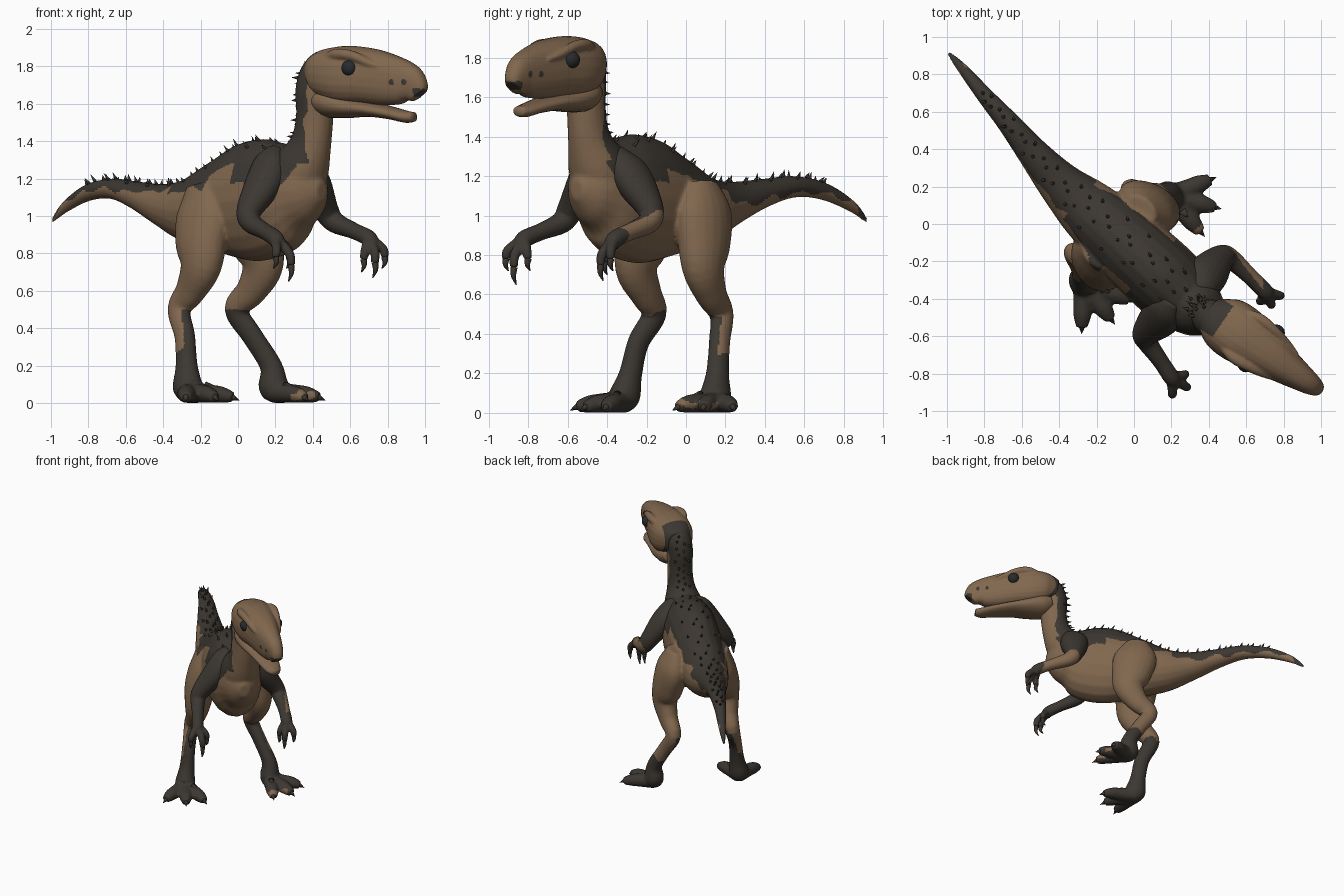
import bpy, bmesh, math, random
from mathutils import Vector

random.seed(4)
cube = bpy.data.objects.get("Cube")
if cube:
    bpy.data.objects.remove(cube)

FORWARD = Vector((0.743, -0.669, 0))
LEFT = Vector((0.669, 0.743, 0))
UP = Vector((0, 0, 1))
BROWN, DARK, EYE = range(3)


def material(name, rgb):
    m = bpy.data.materials.new(name)
    m.use_nodes = True
    m.diffuse_color = (*rgb, 1)
    m.node_tree.nodes["Principled BSDF"].inputs["Base Color"].default_value = (*rgb, 1)
    return m


MATERIALS = [material("brown_hide", (0.22, 0.137, 0.077)),
             material("dark_hide", (0.045, 0.038, 0.031)),
             material("eye_black", (0.022, 0.023, 0.025))]


def resample(points, steps=5):
    """Smooth curve through stations of (x, y, z, half width, half height)."""
    out, last = [], len(points) - 1
    for i in range(last):
        a, b, c, d = (points[max(0, min(last, i + k))] for k in (-1, 0, 1, 2))
        for s in range(steps):
            t = s / steps
            out.append([q + 0.5 * t * (r - p + t * (2*p - 5*q + 4*r - e + t * (3*(q - r) + e - p)))
                        for p, q, r, e in zip(a, b, c, d)])
    return out + [list(points[-1])]


def tube(bm, points, side=None, sides=20, power=1):
    """Loft rings along a curve (power under 1 makes them boxy); returns the ring frames."""
    st = resample(points)
    pos = [Vector(p[:3]) for p in st]
    if side is None:
        side = UP.cross(pos[-1] - pos[0]).normalized()
    circle = [(math.cos(math.tau * k / sides), math.sin(math.tau * k / sides)) for k in range(sides)]
    circle = [[math.copysign(abs(q) ** power, q) for q in pair] for pair in circle]
    rings, frames = [], []
    for i, p in enumerate(st):
        tan = (pos[min(i + 1, len(st) - 1)] - pos[max(i - 1, 0)]).normalized()
        lat = (side - tan * side.dot(tan)).normalized()
        top = tan.cross(lat)
        w, h = max(p[3], 0.003), max(p[4], 0.003)
        frames.append((pos[i], lat * w, top * h))
        rings.append([bm.verts.new(pos[i] + lat * w * c + top * h * s) for c, s in circle])
    for r, s in zip(rings, rings[1:]):
        for k in range(sides):
            n = (k + 1) % sides
            bm.faces.new((r[k], r[n], s[n], s[k]))
    bm.faces.new(rings[0][::-1])
    bm.faces.new(rings[-1])
    return frames


def cone(bm, base, tip, radius, sides=6):
    axis = tip - base
    u = axis.orthogonal().normalized() * radius
    v = axis.normalized().cross(u)
    ring = [bm.verts.new(base + u * math.cos(math.tau * k / sides) + v * math.sin(math.tau * k / sides))
            for k in range(sides)]
    end = bm.verts.new(tip)
    for k in range(sides):
        bm.faces.new((ring[k], ring[(k + 1) % sides], end))
    bm.faces.new(ring[::-1])


def finish(name, bm, rule, voxel=0, smooth=4):
    """Turn a bmesh into an object, optionally fuse it, and colour faces by rule."""
    bmesh.ops.recalc_face_normals(bm, faces=bm.faces)
    mesh = bpy.data.meshes.new(name)
    bm.to_mesh(mesh)
    bm.free()
    ob = bpy.data.objects.new(name, mesh)
    bpy.context.collection.objects.link(ob)
    if voxel:
        mod = ob.modifiers.new("fuse", "REMESH")
        mod.mode, mod.voxel_size = "VOXEL", voxel
        mod = ob.modifiers.new("soften", "SMOOTH")
        mod.factor, mod.iterations = 0.5, smooth
        fused = bpy.data.meshes.new_from_object(ob.evaluated_get(bpy.context.evaluated_depsgraph_get()))
        ob.modifiers.clear()
        ob.data = mesh = fused
    mesh.materials.clear()
    for m in MATERIALS:
        mesh.materials.append(m)
    for f in mesh.polygons:
        f.use_smooth = True
        f.material_index = rule(f.center) if callable(rule) else rule


def lerp_table(table, x):
    for (a, p), (b, q) in zip(table, table[1:]):
        if x <= b:
            return p + (q - p) * max(0, (x - a) / (b - a))
    return table[-1][1]


# Torso, tail and neck
skin = bmesh.new()
spine = tube(skin, [
    (-0.995, 0.918, 0.97, 0.01, 0.01), (-0.92, 0.835, 1.05, 0.028, 0.03),
    (-0.8, 0.69, 1.125, 0.045, 0.045), (-0.67, 0.54, 1.145, 0.062, 0.055),
    (-0.54, 0.38, 1.11, 0.085, 0.075), (-0.4, 0.22, 1.06, 0.12, 0.115),
    (-0.25, 0.08, 1.03, 0.165, 0.18), (-0.08, -0.07, 1.05, 0.19, 0.26),
    (0.06, -0.2, 1.075, 0.205, 0.32), (0.2, -0.33, 1.1, 0.205, 0.315),
    (0.31, -0.43, 1.13, 0.175, 0.25), (0.395, -0.505, 1.13, 0.125, 0.16),
    (0.45, -0.555, 1.13, 0.04, 0.05)], LEFT)
nape = tube(skin, [
    (0.26, -0.38, 1.12, 0.17, 0.19), (0.34, -0.45, 1.26, 0.15, 0.155),
    (0.39, -0.49, 1.39, 0.105, 0.115), (0.41, -0.505, 1.53, 0.095, 0.105),
    (0.415, -0.51, 1.67, 0.1, 0.115), (0.44, -0.51, 1.77, 0.1, 0.1),
    (0.48, -0.53, 1.8, 0.06, 0.06)], LEFT)

# Legs share girths from hip to sole
GIRTH = [(0.06, 0.09), (0.11, 0.17), (0.115, 0.16), (0.095, 0.122), (0.072, 0.087),
         (0.058, 0.066), (0.05, 0.06), (0.056, 0.062), (0.075, 0.085), (0.07, 0.055)]
LEG_Z = (1.17, 1.03, 0.87, 0.73, 0.6, 0.5, 0.36, 0.2, 0.09, 0.05)
LEFT_LEG = [(0.04, 0.08), (0.06, 0.09), (0.1, 0.09), (0.13, 0.09), (0.07, 0.13),
            (-0.01, 0.18), (0.075, 0.17), (0.175, 0.16), (0.19, 0.15), (0.22, 0.14)]
RIGHT_LEG = [(-0.2, -0.16), (-0.18, -0.18), (-0.195, -0.22), (-0.2, -0.25), (-0.255, -0.2),
             (-0.315, -0.16), (-0.285, -0.24), (-0.275, -0.28), (-0.27, -0.31), (-0.26, -0.34)]
LEFT_TOES = [(0.44, 0.25), (0.47, 0.08), (0.38, -0.07)]
RIGHT_TOES = [(-0.28, -0.59), (-0.1, -0.54), (0.01, -0.42)]
claws = bmesh.new()
for leg, toes in ((LEFT_LEG, LEFT_TOES), (RIGHT_LEG, RIGHT_TOES)):
    tube(skin, [(*p, z, *g) for p, z, g in zip(leg, LEG_Z, GIRTH)], LEFT)
    foot = Vector((*leg[-2], 0.06))
    for x, y in toes:
        tip = Vector((x, y, 0.012))
        girths = ((0, 0.06, 0.055), (0.4, 0.05, 0.05), (0.65, 0.048, 0.044), (0.87, 0.03, 0.028))
        tube(skin, [(*foot.lerp(tip, t)[:2], max(0.03, h), w, h) for t, w, h in girths])
        cone(claws, foot.lerp(tip, 0.78) + UP * 0.018, tip, 0.026, 8)
    # Raised inner claw
    inner = Vector((*toes[2], 0))
    cone(claws, foot.lerp(inner, 0.35) + UP * 0.05, foot.lerp(inner, 0.6) + UP * 0.06, 0.025, 8)

BACK_LINE = [(-1.35, 0.97), (-1.24, 1.065), (-1.05, 1.12), (-0.8, 1.122), (-0.45, 1.09),
             (-0.1, 1.15), (0.05, 1.2), (0.3, 1.17), (0.42, 1.1), (0.52, 1.12), (0.66, 1.32)]


def hide_rule(c):
    u, v = c.dot(FORWARD), c.dot(LEFT) + 0.1
    ripple = 0.012 * math.sin(31 * u + 17 * c.z) + 0.008 * math.sin(67 * v + 43 * c.z)
    if c.z < 0.75:
        # Shanks are dark on their inner and front sides, the left toes have light edges
        if 0.28 < c.x < 0.41 and -0.06 < c.y < 0.16 and 0.03 < c.z + ripple < 0.065:
            return BROWN
        drop = 0.5 - c.z
        inner = 0.25 + drop * 0.3 - abs(v)
        front = u + 0.12 - drop * 0.45
        return DARK if c.z + ripple < (0.5 if inner + front * 0.5 > 0 else 0.28) else BROWN
    if u > 0.45 and c.z > 1.28:
        return DARK if u + ripple < 0.64 - 0.25 * v + max(0, c.z - 1.7) else BROWN
    if -0.4 < u < 0.22 and abs(v) > 0.17:
        return DARK if v < 0 and u < 0.03 and c.z + ripple > 1.15 else BROWN
    line = lerp_table(BACK_LINE, u)
    if u < -0.3:
        line -= 0.3 * (v - max(0, -0.13 * (u + 0.45)))
    return DARK if c.z + ripple > line else BROWN


finish("body", skin, hide_rule, 0.011)

# Arms with three clawed fingers each
ARM_GIRTH = [(0.03, 0.045), (0.07, 0.095), (0.088, 0.11), (0.066, 0.072), (0.055, 0.057),
             (0.044, 0.044), (0.044, 0.044), (0.036, 0.036)]
LEFT_ARM = [(0.32, -0.34, 1.33), (0.36, -0.32, 1.27), (0.4, -0.26, 1.17), (0.47, -0.18, 1.03),
            (0.52, -0.19, 0.965), (0.62, -0.28, 0.92), (0.7, -0.36, 0.88), (0.72, -0.38, 0.84)]
RIGHT_ARM = [(0.2, -0.41, 1.36), (0.17, -0.45, 1.29), (0.14, -0.5, 1.18), (0.06, -0.585, 1.03),
             (0.07, -0.63, 0.965), (0.14, -0.73, 0.92), (0.2, -0.82, 0.88), (0.215, -0.84, 0.84)]
LEFT_TIPS = [(0.66, -0.4, 0.7), (0.72, -0.42, 0.67), (0.77, -0.37, 0.72)]
RIGHT_TIPS = [(0.27, -0.86, 0.65), (0.19, -0.9, 0.72), (0.26, -0.79, 0.72)]


def left_arm_rule(c):
    # The outer and lower side of the forearm is light
    lit = c.dot(LEFT) - 0.5 * max(0, c.z - 0.92) + 0.5 * max(0, 0.91 - c.z) > 0.195
    return BROWN if 0.46 < c.x < 0.69 and 0.84 < c.z < 1.07 and lit else DARK


for name, arm, tips, paint in (("left_arm", LEFT_ARM, LEFT_TIPS, left_arm_rule),
                               ("right_arm", RIGHT_ARM, RIGHT_TIPS, DARK)):
    bm = bmesh.new()
    tube(bm, [(*p, *g) for p, g in zip(arm, ARM_GIRTH)], LEFT)
    palm = Vector(arm[-2])
    for t in tips:
        tip = Vector(t)
        out = (tip - palm) * Vector((1, 1, 0)) + FORWARD * 0.04
        knuckle = palm.lerp(tip, 0.35) + out * 0.5
        end = palm.lerp(tip, 0.62) + out * 0.4
        tube(bm, [(*palm, 0.03, 0.03), (*knuckle, 0.025, 0.025), (*end, 0.021, 0.021)], LEFT)
        bend = end.lerp(tip, 0.5) + FORWARD * 0.012
        tube(claws, [(*end, 0.018, 0.018), (*bend, 0.013, 0.013), (*tip, 0.003, 0.003)], LEFT, 8)
    finish(name, bm, paint, 0.008, 3)
finish("claws", claws, DARK)

# Head: skull with brow ridges, plus the open lower jaw
HEAD_LEFT = Vector((0.57, 0.82, 0))
HEAD_FRONT = Vector((0.82, -0.57, 0))
skull = bmesh.new()
profile = [(0.4, -0.46, 1.84, 1.67, 0.08), (0.47, -0.52, 1.89, 1.63, 0.145),
           (0.57, -0.59, 1.91, 1.595, 0.158), (0.69, -0.675, 1.9, 1.595, 0.13),
           (0.8, -0.755, 1.87, 1.59, 0.1), (0.9, -0.825, 1.825, 1.595, 0.072),
           (0.945, -0.855, 1.77, 1.592, 0.055), (0.97, -0.872, 1.7, 1.59, 0.04)]
tube(skull, [(x, y, (t + b) / 2, w, (t - b) / 2) for x, y, t, b, w in profile], HEAD_LEFT, 24, 0.82)
mid = Vector((0.68, -0.665, 0))
for sign in (-1, 1):
    ridge = []
    for along, out, z, r in ((-0.2, 0.1, 1.84, 0.02), (-0.1, 0.125, 1.865, 0.03),
                             (0, 0.118, 1.855, 0.028), (0.1, 0.1, 1.815, 0.022), (0.18, 0.085, 1.79, 0.008)):
        p = mid + HEAD_FRONT * along + HEAD_LEFT * out * sign + UP * z
        ridge.append((*p, r, r))
    tube(skull, ridge, HEAD_LEFT, 10)


def skull_rule(c):
    side = abs((c - mid).dot(HEAD_LEFT))
    front = (c - mid).dot(HEAD_FRONT)
    nostril = side > 0.03 and any(math.hypot(front - f, c.z - 1.715) < 0.015 for f in (0.23, 0.3))
    beak = front > 0.345 and c.z < 1.68
    crown = front < -0.25 and side < 0.1
    return DARK if nostril or beak or crown else BROWN


finish("skull", skull, skull_rule, 0.008, 3)

jaw = bmesh.new()
tube(jaw, [(0.44, -0.5, 1.63, 0.1, 0.06), (0.5, -0.545, 1.61, 0.13, 0.085),
           (0.6, -0.61, 1.585, 0.125, 0.062), (0.7, -0.68, 1.573, 0.105, 0.043),
           (0.82, -0.765, 1.55, 0.08, 0.034), (0.9, -0.82, 1.53, 0.06, 0.032),
           (0.94, -0.845, 1.53, 0.035, 0.026)], HEAD_LEFT)
finish("lower_jaw", jaw, BROWN)

for name, sign, along in (("left_eye", 1, 0.02), ("right_eye", -1, -0.02)):
    bm = bmesh.new()
    bmesh.ops.create_uvsphere(bm, u_segments=16, v_segments=10, radius=0.045)
    spot = mid + HEAD_FRONT * along + HEAD_LEFT * 0.115 * sign + UP * 1.79
    bmesh.ops.translate(bm, verts=bm.verts, vec=spot)
    finish(name, bm, EYE)

# Small thorns in staggered rows along the back, tail and nape
thorns = bmesh.new()
for frames, lean in ((spine[10:52], -FORWARD), (nape[9:26], UP * -0.3)):
    for i, (p, lat, top) in enumerate(frames):
        for angle in ((90,), (60, 120), (100,), (75,))[i % 4]:
            a = math.radians(angle + random.uniform(-6, 6))
            ray = lat * math.cos(a) + top * math.sin(a)
            base = p + ray * 0.97
            size = random.uniform(0.025, 0.045)
            cone(thorns, base, base + (ray.normalized() + lean * 0.5) * size, 0.011, 5)
finish("back_thorns", thorns, DARK)
